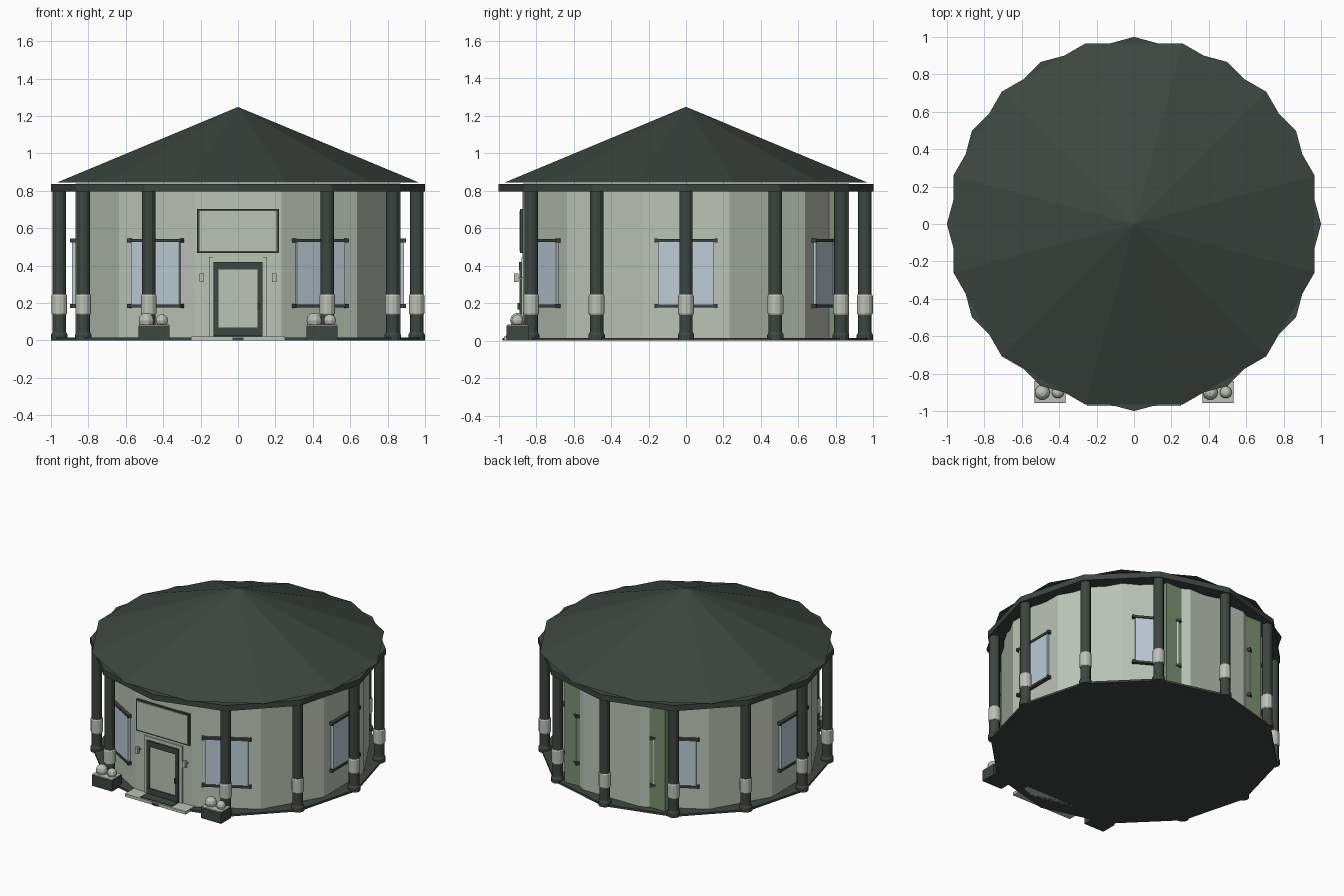
import bpy, bmesh, math
from mathutils import Matrix, Vector

if "Cube" in bpy.data.objects:
    bpy.data.objects.remove(bpy.data.objects["Cube"])


def mat(name, r, g, b):
    m = bpy.data.materials.new(name)
    lin = [((c / 255 + 0.055) / 1.055) ** 2.4 for c in (r, g, b)]
    m.diffuse_color = (*lin, 1)
    m.use_nodes = True
    m.node_tree.nodes["Principled BSDF"].inputs["Base Color"].default_value = m.diffuse_color
    return m


DARK = mat("dark_green_grey", 62, 70, 64)
WALL = mat("pale_wall", 188, 196, 183)
STONE = mat("light_stone", 190, 194, 184)
GLASS = mat("pale_blue_glass", 188, 204, 215)
GREEN = mat("sage_green", 122, 146, 114)

APO = 0.9 * math.cos(math.radians(15))  # distance from centre to a wall face


def finish(name, bm, m):
    bmesh.ops.recalc_face_normals(bm, faces=bm.faces)
    me = bpy.data.meshes.new(name)
    bm.to_mesh(me)
    bm.free()
    me.materials.append(m)
    ob = bpy.data.objects.new(name, me)
    bpy.context.collection.objects.link(ob)
    return ob


def box(name, x, y, z, m, az=-90):
    """Box in a wall frame: x along the wall, y outward from centre, z up."""
    a = math.radians(az)
    bm = bmesh.new()
    bmesh.ops.create_cube(bm, size=1)
    for v in bm.verts:
        t = x[0] + (v.co.x + 0.5) * (x[1] - x[0])
        o = y[0] + (v.co.y + 0.5) * (y[1] - y[0])
        h = z[0] + (v.co.z + 0.5) * (z[1] - z[0])
        v.co = (o * math.cos(a) - t * math.sin(a), o * math.sin(a) + t * math.cos(a), h)
    return finish(name, bm, m)


def lathe(name, profile, n, m, offset=0.0, loc=(0, 0), closed=False):
    """Revolve (radius, z) points into an n-sided solid; closed joins last to first."""
    bm = bmesh.new()
    rings = []
    for r, z in profile:
        if r == 0:
            rings.append([bm.verts.new((loc[0], loc[1], z))] * n)
            continue
        ang = [math.radians(offset) + math.tau * i / n for i in range(n)]
        rings.append([bm.verts.new((loc[0] + r * math.cos(a), loc[1] + r * math.sin(a), z)) for a in ang])
    pairs = list(zip(rings, rings[1:]))
    if closed:
        pairs.append((rings[-1], rings[0]))
    for lo, hi in pairs:
        for i in range(n):
            j = (i + 1) % n
            face = list(dict.fromkeys([lo[i], lo[j], hi[j], hi[i]]))
            bm.faces.new(face)
    if not closed:
        for ring in (rings[0], rings[-1]):
            if ring[0] is not ring[1]:
                bm.faces.new(ring)
    return finish(name, bm, m)


# Main shell: floor, wall drum, ring beam, roof
lathe("floor_slab", [(0.98, 0), (0.98, 0.015)], 12, DARK)
lathe("wall_drum", [(0.9, 0.01), (0.9, 0.84)], 12, WALL, 15)
lathe("ring_beam", [(0.9, 0.795), (1.0, 0.795), (1.0, 0.837), (0.9, 0.837)], 12, DARK, closed=True)
lathe("roof", [(1.0, 0.845), (0, 1.248)], 12, DARK, 15)

# Green back room showing through the rear corners
box("back_room", (-0.415, 0.415), (0.6, 0.838), (0.012, 0.838), GREEN, 90)

# Columns with stone collars; the front bay is left open for the door
for k in range(12):
    if k == 9:
        continue
    a = math.radians(30 * k)
    p = (0.955 * math.cos(a), 0.955 * math.sin(a))
    lathe(f"column_{k}", [(0.044, 0), (0.044, 0.03), (0.036, 0.045), (0.036, 0.8)], 12, DARK, 0, p)
    lathe(f"collar_{k}", [(0.038, 0.138), (0.042, 0.145), (0.042, 0.238), (0.038, 0.245)], 12, STONE, 0, p)

# Windows on every other wall face
for az in range(0, 360, 60):
    box(f"window_glass_{az}", (-0.147, 0.147), (APO - 0.01, APO + 0.018), (0.185, 0.535), GLASS, az)
    for part, z in (("sill", 0.185), ("header", 0.535)):
        box(f"window_{part}_{az}", (-0.16, 0.16), (APO - 0.01, APO + 0.025), (z - 0.008, z + 0.008), DARK, az)
        for s in (-1, 1):
            box(f"window_{part}_end_{az}", (s * 0.16 - 0.007, s * 0.16 + 0.007),
                (APO - 0.01, APO + 0.028), (z - 0.011, z + 0.011), DARK, az)

# Door: surround, dark frame, pale leaf, handle
box("door_pilaster", (-0.133, 0.133), (APO - 0.01, APO + 0.004), (0.015, 0.835), WALL)
box("door_surround", (-0.155, 0.155), (APO - 0.01, APO + 0.01), (0.015, 0.445), WALL)
for s in (-1, 1):
    box("door_jamb", sorted((s * 0.105, s * 0.13)), (APO, APO + 0.02), (0.02, 0.42), DARK)
box("door_lintel", (-0.13, 0.13), (APO, APO + 0.021), (0.378, 0.42), DARK)
box("door_kick_plate", (-0.13, 0.13), (APO, APO + 0.021), (0.025, 0.068), DARK)
box("door_leaf", (-0.106, 0.106), (APO, APO + 0.013), (0.06, 0.38), WALL)
box("door_handle", (0.104, 0.114), (APO, APO + 0.03), (0.165, 0.2), DARK)

# Blank sign board with a dark border
box("sign_border", (-0.218, 0.218), (APO - 0.01, APO + 0.016), (0.468, 0.702), DARK)
box("sign_panel", (-0.207, 0.207), (APO, APO + 0.02), (0.479, 0.691), WALL)

# Wall lamps beside the door
for s in (-1, 1):
    box("lamp_arm", (s * 0.195 - 0.005, s * 0.195 + 0.005), (APO - 0.01, 0.9), (0.328, 0.338), STONE)
    box("lamp", (s * 0.195 - 0.012, s * 0.195 + 0.012), (0.895, 0.918), (0.312, 0.358), STONE)

# Front step and mat
box("front_step", (-0.25, 0.25), (0.82, 0.972), (0, 0.022), STONE)
box("door_mat", (-0.13, 0.13), (0.89, 0.96), (0.02, 0.027), DARK)

# Planters with two round shrubs each
for side, cx in (("left", -0.45), ("right", 0.448)):
    box(f"planter_{side}", (cx - 0.083, cx + 0.083), (0.84, 0.957), (0, 0.08), DARK)
    box(f"planter_top_{side}", (cx - 0.08, cx + 0.08), (0.843, 0.954), (0.08, 0.086), STONE)
    for dx, r in ((-0.04, 0.041), (0.043, 0.033)):
        prof = [(r * math.sin(math.pi * i / 6), 0.107 - r * math.cos(math.pi * i / 6)) for i in range(1, 6)]
        prof = [(0, 0.107 - r)] + prof + [(0, 0.107 + r)]
        lathe(f"shrub_{side}", prof, 10, STONE, 0, (cx + dx, -0.9))
